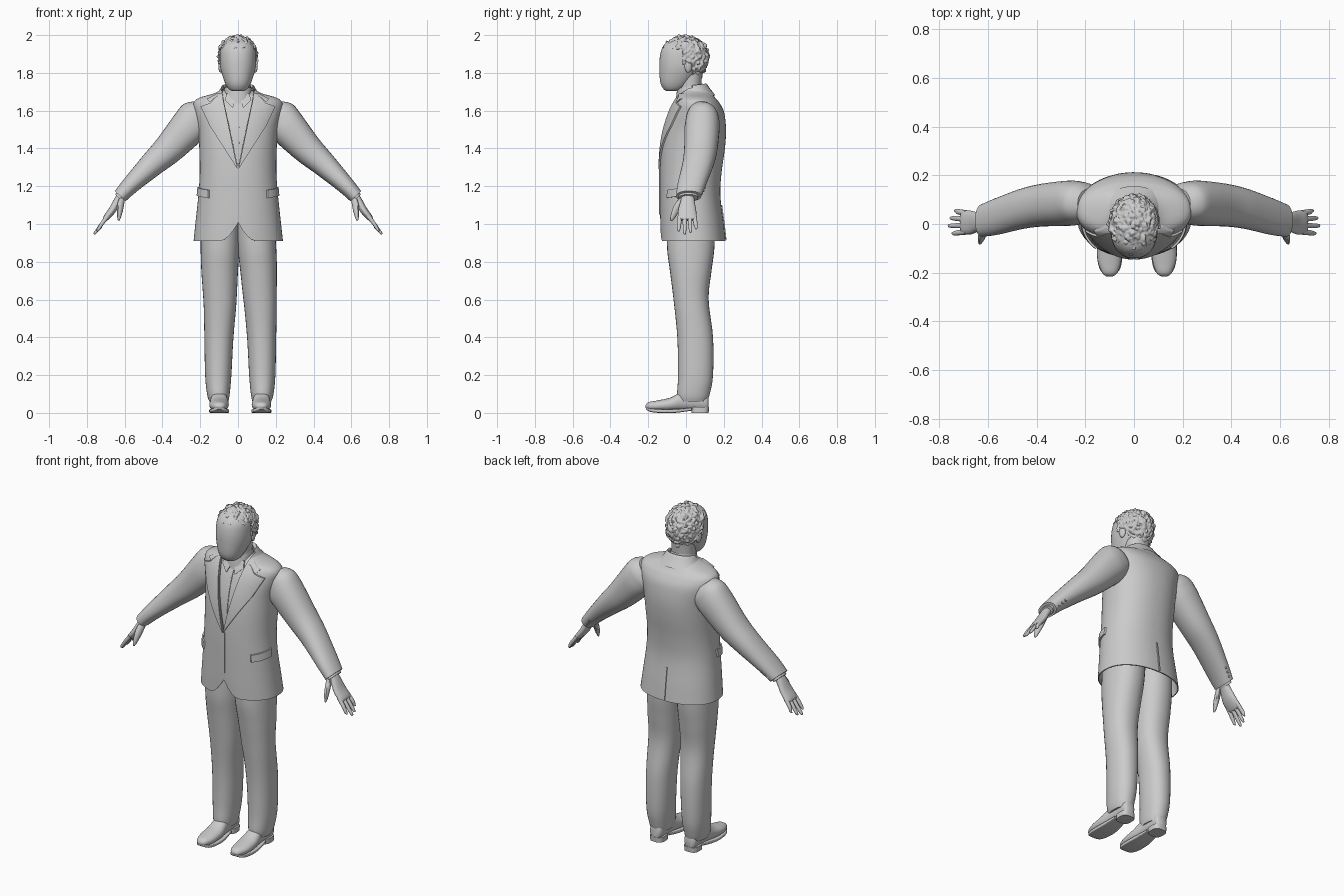
import bpy, bmesh, math
from mathutils import Vector, Matrix, noise
from mathutils.bvhtree import BVHTree

cube = bpy.data.objects.get("Cube")
if cube:
    bpy.data.objects.remove(cube)

GREY = (0.6, 0.6, 0.6, 1)
mat = bpy.data.materials.new("plain grey")
mat.use_nodes = True
mat.diffuse_color = GREY
mat.node_tree.nodes["Principled BSDF"].inputs["Base Color"].default_value = GREY


def finish(bm, name, mirror=False, angle=40, lean=0):
    """Turn a bmesh into a smooth-shaded object, mirrored in x if asked."""
    if mirror:
        bmesh.ops.scale(bm, vec=(-1, 1, 1), verts=bm.verts)
    for v in bm.verts:
        v.co.x += lean * min(1, max(0, (0.95 - v.co.z) / 0.4))
    bmesh.ops.recalc_face_normals(bm, faces=bm.faces)
    mesh = bpy.data.meshes.new(name)
    bm.to_mesh(mesh)
    ob = bpy.data.objects.new(name, mesh)
    bpy.context.collection.objects.link(ob)
    mesh.materials.append(mat)
    bpy.ops.object.select_all(action='DESELECT')
    ob.select_set(True)
    bpy.context.view_layer.objects.active = ob
    bpy.ops.object.shade_smooth_by_angle(angle=math.radians(angle))


def both(make, name, lean=0):
    for side in ("left", "right"):
        finish(make(), side + "_" + name, mirror=side == "right", lean=lean)


def refine(rows, n):
    """Catmull-Rom interpolation of the section rows."""
    pts = [rows[0]] + list(rows) + [rows[-1]]
    out = []
    for i in range(len(rows) - 1):
        for k in range(n):
            t = k / n
            out.append([b + 0.5 * t * (c - a + t * (2*a - 5*b + 4*c - d + t * (3*b - a - 3*c + d)))
                        for a, b, c, d in zip(*pts[i:i + 4])])
    return out + [list(rows[-1])]


def loft(rows, segs=32, n=5, power=2.2, caps=(True, True), frame=None):
    """Rounded sections: (position, u min, u max, v min, v max)."""
    bm = bmesh.new()
    rings = []
    for t, u0, u1, v0, v1 in refine(rows, n):
        ring = []
        for i in range(segs):
            c, s = [math.copysign(abs(w) ** (2 / power), w) for w in
                    (math.cos(math.tau * i / segs), math.sin(math.tau * i / segs))]
            ring.append(bm.verts.new(((u0 + u1 + (u1 - u0) * c) / 2, (v0 + v1 + (v1 - v0) * s) / 2, t)))
        rings.append(ring)
    for a, b in zip(rings, rings[1:]):
        for i in range(segs):
            j = (i + 1) % segs
            bm.faces.new((a[i], a[j], b[j], b[i]))
    for ring, cap in zip((rings[0], rings[-1]), caps):
        if cap:
            bm.faces.new(ring)
    if frame:
        bm.transform(frame)
    return bm


def plate(outline, tree, yaw=0, lift=0.009, cuts=14):
    """Thin plate draped on a surface, seen from the front turned by yaw."""
    u = Vector((math.cos(yaw), math.sin(yaw), 0))
    d = Vector((math.sin(yaw), -math.cos(yaw), 0))
    bm = bmesh.new()
    bm.faces.new([bm.verts.new(u * x + Vector((0, 0, z))) for x, z in outline])
    bmesh.ops.triangulate(bm, faces=bm.faces)
    bmesh.ops.subdivide_edges(bm, edges=bm.edges, cuts=cuts, use_grid_fill=True)
    for v in bm.verts:
        hit = tree.ray_cast(v.co + d * 2, -d)[0]
        v.co = hit if hit else v.co
    ext = bmesh.ops.extrude_face_region(bm, geom=bm.faces[:])
    bmesh.ops.translate(bm, vec=d * lift, verts=[e for e in ext["geom"] if isinstance(e, bmesh.types.BMVert)])
    return bm


def cut_neckline(bm):
    """Open the front in a V that narrows to the button."""
    tip, top = Vector((0, 0, 1.30)), Vector((0.085, 0, 1.70))
    normals = []
    for s in (1, -1):
        edge = Vector(((top - tip).x * s, 0, (top - tip).z))
        normal = Vector((edge.z * s, 0, -edge.x * s))
        normals.append(normal)
        bmesh.ops.bisect_plane(bm, geom=bm.verts[:] + bm.edges[:] + bm.faces[:], plane_co=tip, plane_no=normal)
    inside = [f for f in bm.faces if f.calc_center_median().y < 0.03
              and all((f.calc_center_median() - tip).dot(m) < 0 for m in normals)]
    bmesh.ops.delete(bm, geom=inside, context='FACES')


# Jacket body: rows run from hem to neck
body = [(0.91, -0.235, 0.238, -0.135, 0.21), (1.0, -0.226, 0.228, -0.137, 0.2),
        (1.15, -0.21, 0.212, -0.138, 0.182), (1.27, -0.203, 0.203, -0.138, 0.188),
        (1.4, -0.205, 0.205, -0.132, 0.206), (1.5, -0.212, 0.212, -0.117, 0.212),
        (1.59, -0.232, 0.232, -0.09, 0.202), (1.64, -0.235, 0.235, -0.067, 0.178),
        (1.668, -0.205, 0.205, -0.052, 0.155), (1.692, -0.125, 0.125, -0.045, 0.138),
        (1.715, -0.085, 0.085, -0.038, 0.12)]
jacket = loft(body, segs=72, caps=(False, False))
for v in jacket.verts:
    if v.co.y < 0 and v.co.z < 1.15:
        v.co.z += 0.1 * max(0, 1 - abs(v.co.x) / 0.1) ** 2 * (1.15 - v.co.z) / 0.24
cloth = BVHTree.FromBMesh(jacket)
cut_neckline(jacket)
bmesh.ops.recalc_face_normals(jacket, faces=jacket.faces)
bmesh.ops.solidify(jacket, geom=jacket.faces[:], thickness=0.006)
finish(jacket, "jacket_body")

# Shirt sits just inside the jacket
shirt = loft([(z - 0.004, a + 0.014, b - 0.014, c + 0.014, d - 0.014) for z, a, b, c, d in body[3:]], segs=48)
linen = BVHTree.FromBMesh(shirt)
finish(shirt, "shirt")
finish(plate([(0.008, 1.34), (0.012, 1.34), (0.012, 1.65), (0.008, 1.65)], linen, lift=0.004), "shirt_placket")

# Jacket collar, tilted down to the front
collar = loft([(1.672, -0.13, 0.13, -0.055, 0.155), (1.71, -0.1, 0.1, -0.05, 0.128),
               (1.74, -0.082, 0.082, -0.043, 0.107), (1.72, -0.074, 0.074, -0.038, 0.095)],
              segs=48, n=3, caps=(False, False))
for v in collar.verts:
    v.co.z += 0.13 * (v.co.y - 0.08)
cut_neckline(collar)
finish(collar, "jacket_collar")

# Shirt collar band and points
band = loft([(1.66, -0.08, 0.08, -0.056, 0.1), (1.71, -0.072, 0.072, -0.05, 0.092),
             (1.738, -0.069, 0.069, -0.046, 0.088), (1.715, -0.062, 0.062, -0.04, 0.082)],
            n=3, caps=(False, False))
for v in band.verts:
    v.co.z += 0.2 * (v.co.y - 0.06)
finish(band, "shirt_collar")
both(lambda: plate([(0.002, 1.685), (0.028, 1.615), (0.07, 1.655), (0.06, 1.69)], linen), "shirt_collar_point")

# Lapels, pocket flaps and seams
both(lambda: plate([(0.002, 1.29), (0.085, 1.69), (0.115, 1.676), (0.146, 1.642), (0.198, 1.622),
                    (0.15, 1.52)], cloth), "lapel")
both(lambda: plate([(0.085, 1.69), (0.115, 1.69), (0.165, 1.662), (0.148, 1.644), (0.115, 1.677)], cloth), "collar_notch")
both(lambda: plate([(0.0, 1.138), (0.125, 1.152), (0.125, 1.195), (0.0, 1.18)], cloth, yaw=1.0), "pocket_flap")
finish(plate([(0, 1.05), (0.01, 1.05), (0.01, 1.29), (0, 1.29)], cloth, lift=0.005), "front_edge")
finish(plate([(0, 0.915), (0.008, 0.915), (0.008, 1.1), (0, 1.1)], cloth, yaw=math.pi, lift=0.005), "back_vent")


def button(at, normal, size):
    bm = bmesh.new()
    turn = Vector(normal).to_track_quat('Z', 'Y').to_matrix().to_4x4()
    bmesh.ops.create_cone(bm, cap_ends=True, segments=12, radius1=size, radius2=size * 0.8, depth=0.008,
                          matrix=Matrix.Translation(at) @ turn)
    return bm


finish(button(cloth.ray_cast(Vector((0.004, -1, 1.27)), Vector((0, 1, 0)))[0], (0, -1, 0), 0.009), "jacket_button")
for i in range(3):
    spot = linen.ray_cast(Vector((0.01, -1, 1.43 + 0.08 * i)), Vector((0, 1, 0)))[0]
    finish(button(spot, (0, -1, 0), 0.005), "shirt_button_%d" % (i + 1))

# Arms share one frame: u across the sleeve, y, and t down the arm
ARM = Matrix(((0.72, 0, 0.69, 0.17), (0, 1, 0, 0), (0.69, 0, -0.72, 1.59), (0, 0, 0, 1)))
both(lambda: loft([(0, -0.06, 0.085, 0.02, 0.145), (0.03, -0.085, 0.108, 0.008, 0.165), (0.065, -0.09, 0.118, 0, 0.174),
                   (0.13, -0.086, 0.111, -0.008, 0.178), (0.28, -0.072, 0.09, -0.01, 0.166), (0.4, -0.05, 0.082, -0.02, 0.145),
                   (0.55, -0.026, 0.07, -0.045, 0.105), (0.635, -0.018, 0.061, -0.052, 0.08)], frame=ARM), "sleeve")
both(lambda: loft([(0.62, -0.01, 0.05, -0.04, 0.066), (0.647, -0.008, 0.047, -0.038, 0.063)], n=1, frame=ARM), "shirt_cuff")
for i in range(3):
    both(lambda: button(ARM @ Vector((0.012, 0.084 + 0.009 * i, 0.61 - 0.024 * i)), (0.1, 0.95, -0.1), 0.007),
         "cuff_button_%d" % (i + 1))

# Hands
both(lambda: loft([(0.61, 0, 0.044, -0.022, 0.042), (0.66, -0.008, 0.036, -0.028, 0.045),
                   (0.72, -0.02, 0.02, -0.042, 0.054), (0.77, -0.02, 0.012, -0.042, 0.056),
                   (0.785, -0.014, 0.004, -0.036, 0.05)], n=4, segs=20, frame=ARM), "palm")
for finger, y, tip in (("index", -0.032, 0.855), ("middle", -0.006, 0.877), ("ring", 0.02, 0.866), ("little", 0.045, 0.84)):
    both(lambda: loft([(0.755, -0.016, 0.008, y - 0.012, y + 0.012),
                       (0.81, -0.02, 0, y * 1.12 - 0.011, y * 1.12 + 0.011),
                       (tip - 0.012, -0.025, -0.009, y * 1.2 - 0.008, y * 1.2 + 0.008),
                       (tip, -0.02, -0.015, y * 1.2 - 0.003, y * 1.2 + 0.003)], n=3, segs=10, frame=ARM), finger + "_finger")
both(lambda: loft([(0.635, -0.012, 0.025, -0.035, 0.005), (0.68, -0.042, 0.0, -0.068, -0.025),
                   (0.72, -0.062, -0.037, -0.083, -0.056), (0.735, -0.066, -0.056, -0.083, -0.072)],
                  n=4, segs=12, frame=ARM), "thumb")

# Trousers
both(lambda: loft([(0.06, 0.064, 0.164, -0.04, 0.112), (0.1, 0.056, 0.176, -0.047, 0.126), (0.2, 0.047, 0.186, -0.042, 0.143),
                   (0.4, 0.036, 0.19, -0.046, 0.143), (0.6, 0.018, 0.194, -0.066, 0.12), (0.75, 0.006, 0.2, -0.085, 0.135),
                   (0.87, -0.004, 0.2, -0.1, 0.15), (1.02, -0.01, 0.195, -0.1, 0.155)]), "trouser_leg", lean=0.012)

# Shoes run along y, with a thin sole and a heel block
SHOE = Matrix(((1, 0, 0, 0), (0, 0, 1, 0), (0, 1, 0, 0), (0, 0, 0, 1)))
both(lambda: loft([(-0.215, 0.1, 0.125, 0.028, 0.04), (-0.2, 0.08, 0.143, 0.015, 0.056), (-0.15, 0.064, 0.161, 0.01, 0.066),
                   (-0.08, 0.061, 0.163, 0.01, 0.082), (-0.02, 0.068, 0.156, 0.012, 0.115), (0.05, 0.071, 0.152, 0.012, 0.13),
                   (0.105, 0.076, 0.15, 0.012, 0.11), (0.12, 0.092, 0.135, 0.02, 0.085)],
                  segs=24, n=4, frame=SHOE), "shoe", lean=0.012)
both(lambda: loft([(-0.213, 0.1, 0.124, 0.02, 0.03), (-0.19, 0.072, 0.15, 0.006, 0.024), (-0.14, 0.06, 0.163, 0, 0.02),
                   (-0.06, 0.06, 0.163, 0, 0.02), (0.03, 0.075, 0.152, 0.012, 0.028)],
                  n=4, power=6, frame=SHOE), "shoe_sole", lean=0.012)
both(lambda: loft([(0, 0.07, 0.155, 0.03, 0.12), (0.03, 0.07, 0.155, 0.03, 0.122)], n=1, power=3), "shoe_heel", lean=0.012)

# Neck, head and ears
finish(loft([(1.64, -0.07, 0.07, -0.035, 0.085), (1.72, -0.065, 0.065, -0.038, 0.08), (1.82, -0.068, 0.068, -0.04, 0.088)]), "neck")
finish(loft([(1.703, -0.025, 0.025, -0.1, -0.05), (1.713, -0.048, 0.048, -0.118, -0.015), (1.75, -0.07, 0.07, -0.136, 0.03),
             (1.82, -0.092, 0.092, -0.141, 0.085), (1.88, -0.097, 0.097, -0.139, 0.102), (1.93, -0.092, 0.092, -0.127, 0.1),
             (1.965, -0.07, 0.07, -0.1, 0.08), (1.985, -0.03, 0.03, -0.05, 0.03)], segs=40), "head")


def ear():
    bm = bmesh.new()
    bmesh.ops.create_uvsphere(bm, u_segments=16, v_segments=10, radius=1, matrix=Matrix.Translation((0.092, 0.012, 1.835))
                              @ Matrix.Rotation(0.3, 4, 'Z') @ Matrix.Diagonal((0.011, 0.02, 0.034, 1)))
    return bm


both(ear, "ear")

# Curly hair: a lumpy cap that sinks into the head below the hairline
hair = bmesh.new()
bmesh.ops.create_icosphere(hair, subdivisions=6, radius=1)
for v in hair.verts:
    n = v.co.normalized()
    p = Vector((n.x * 0.101, n.y * 0.122 - 0.006, n.z * (0.104 if n.z > 0 else 0.14) + 1.89))
    line = 1.925 if p.y < -0.02 else 1.845 if p.y < 0.03 else 1.775
    curl = abs(noise.noise(p * 40)) * 0.018 + noise.noise(p * 110) * 0.005
    v.co = p + n * (curl if p.z > line + 0.015 * noise.noise(p * 50) else -0.022)
finish(hair, "hair", angle=60)
